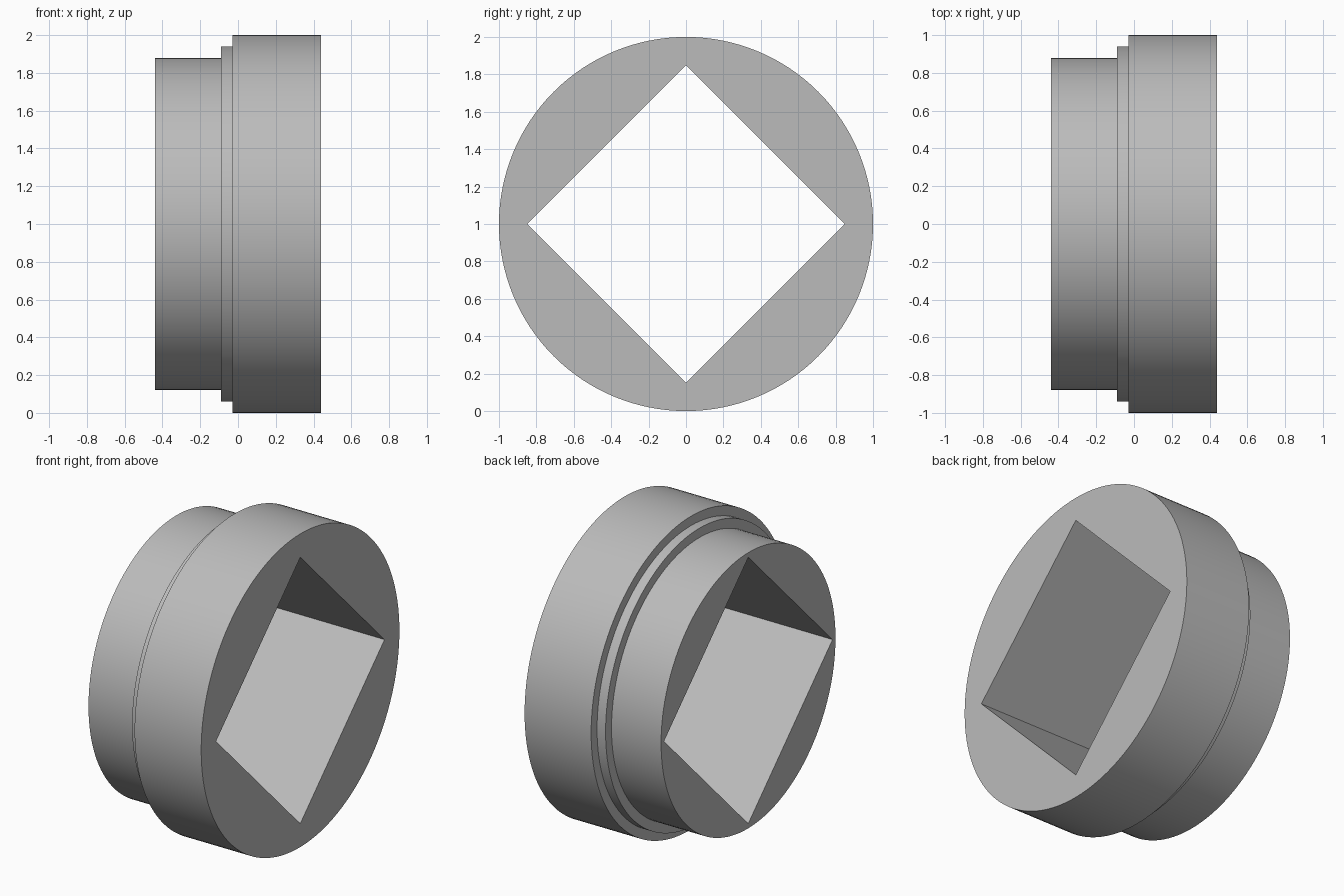
import bpy, bmesh
from math import sin, cos, tau, radians

cube = bpy.data.objects.get("Cube")
if cube:
    bpy.data.objects.remove(cube, do_unlink=True)

SEGMENTS = 128
QUARTER = SEGMENTS // 4
HOLE = 0.85  # half diagonal of the square hole
# Stepped outside, as (x, radius)
PROFILE = [(-0.44, 0.88), (-0.09, 0.88), (-0.09, 0.94),
           (-0.03, 0.94), (-0.03, 1.0), (0.44, 1.0)]

grey = bpy.data.materials.new("plain grey")
grey.use_nodes = True
colour = (0.5, 0.5, 0.5, 1)
grey.diffuse_color = colour
grey.node_tree.nodes["Principled BSDF"].inputs["Base Color"].default_value = colour

bm = bmesh.new()


def ring(x, radius, count):
    return [bm.verts.new((x, radius * cos(tau * i / count), 1 + radius * sin(tau * i / count)))
            for i in range(count)]


def bridge(a, b):
    n = len(a)
    for i in range(n):
        j = (i + 1) % n
        bm.faces.new((a[i], a[j], b[j], b[i]))


# Stepped outer wall
rings = [ring(x, r, SEGMENTS) for x, r in PROFILE]
for a, b in zip(rings, rings[1:]):
    bridge(a, b)

# Square hole running right through
corners = [ring(x, HOLE, 4) for x in (PROFILE[0][0], PROFILE[-1][0])]
bridge(*corners)

# End faces, one convex piece per side of the hole
for circle, square in zip((rings[0], rings[-1]), corners):
    for q in range(4):
        arc = [circle[(q * QUARTER + i) % SEGMENTS] for i in range(QUARTER + 1)]
        bm.faces.new([square[q]] + arc + [square[(q + 1) % 4]])

bmesh.ops.recalc_face_normals(bm, faces=bm.faces)
mesh = bpy.data.meshes.new("stepped_bushing")
bm.to_mesh(mesh)
bm.free()
mesh.materials.append(grey)

bushing = bpy.data.objects.new("stepped_bushing", mesh)
bpy.context.collection.objects.link(bushing)
bpy.ops.object.select_all(action="DESELECT")
bushing.select_set(True)
bpy.context.view_layer.objects.active = bushing
bpy.ops.object.shade_smooth_by_angle(angle=radians(30))
